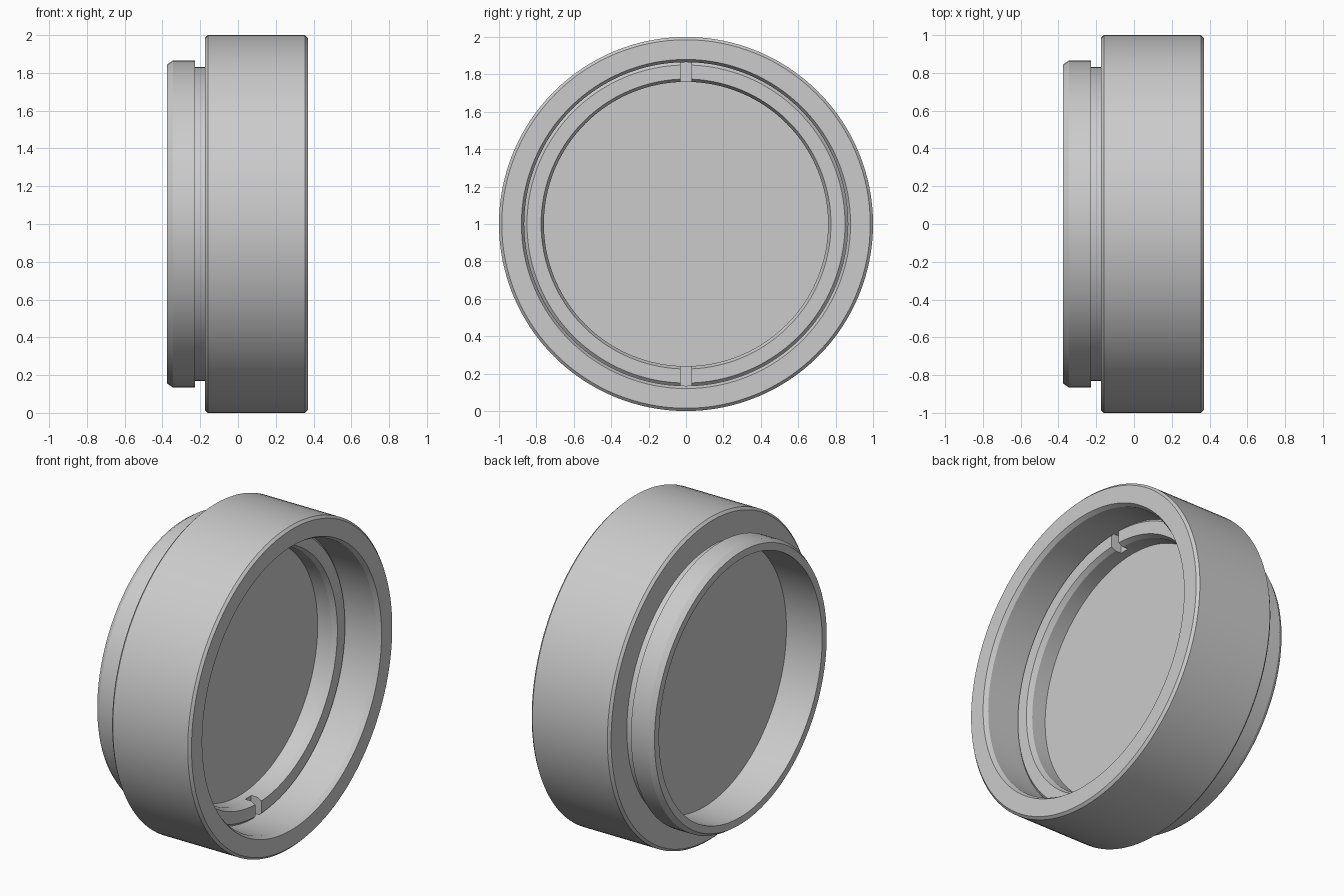
import bpy, bmesh, math
from mathutils import Matrix, Vector

cube = bpy.data.objects.get("Cube")
if cube:
    bpy.data.objects.remove(cube, do_unlink=True)

SEGMENTS = 128
CENTRE = Vector((0, 0, 1))

grey = bpy.data.materials.new("plain grey")
grey.use_nodes = True
colour = (0.6, 0.6, 0.6, 1)
grey.diffuse_color = colour
grey.node_tree.nodes["Principled BSDF"].inputs["Base Color"].default_value = colour


def finish(name, bm):
    bmesh.ops.recalc_face_normals(bm, faces=bm.faces)
    mesh = bpy.data.meshes.new(name)
    bm.to_mesh(mesh)
    bm.free()
    mesh.materials.append(grey)
    obj = bpy.data.objects.new(name, mesh)
    bpy.context.collection.objects.link(obj)
    return obj


def lathe(name, profile):
    """Turn a closed (x, radius) outline about the x axis."""
    bm = bmesh.new()
    rings = []
    for i in range(SEGMENTS):
        a = math.tau * i / SEGMENTS
        rings.append([bm.verts.new(CENTRE + Vector((x, r * math.cos(a), r * math.sin(a))))
                      for x, r in profile])
    count = len(profile)
    for i in range(SEGMENTS):
        here, there = rings[i], rings[(i + 1) % SEGMENTS]
        for j in range(count):
            k = (j + 1) % count
            bm.faces.new((here[j], here[k], there[k], there[j]))
    return finish(name, bm)


def activate(obj):
    bpy.ops.object.select_all(action='DESELECT')
    obj.select_set(True)
    bpy.context.view_layer.objects.active = obj


# Outer housing with a narrower spigot at the back and a stepped bore
housing = lathe("housing", [
    (0.37, 0.985), (0.355, 1.0), (-0.16, 1.0), (-0.175, 0.985),
    (-0.175, 0.83), (-0.228, 0.83), (-0.228, 0.865), (-0.345, 0.865),
    (-0.375, 0.845), (-0.375, 0.80), (-0.13, 0.80), (-0.13, 0.865),
    (0.345, 0.865), (0.37, 0.88)])

# Retaining ring, chamfered on both rims
ring = lathe("retaining_ring", [
    (0.125, 0.865), (0.14, 0.85), (0.14, 0.775), (0.11, 0.76),
    (0.015, 0.76), (0.015, 0.865)])

# Spanner slots at the top and bottom of the ring
bm = bmesh.new()
for side in (-1, 1):
    place = Matrix.Translation(CENTRE + Vector((0.14, 0, side * 0.82)))
    bmesh.ops.create_cube(bm, size=1, matrix=place @ Matrix.Diagonal((0.14, 0.06, 0.2, 1)))
cutter = finish("slot_cutter", bm)
cutter.hide_render = True
slots = ring.modifiers.new("slots", 'BOOLEAN')
slots.operation = 'DIFFERENCE'
slots.solver = 'EXACT'
slots.object = cutter
activate(ring)
bpy.ops.object.modifier_apply(modifier="slots")
bpy.data.objects.remove(cutter, do_unlink=True)

# Flat round window plate
bm = bmesh.new()
bmesh.ops.create_cone(bm, cap_ends=True, segments=SEGMENTS, radius1=0.864, radius2=0.864,
                      depth=0.145, matrix=Matrix.Translation(CENTRE + Vector((-0.0575, 0, 0)))
                      @ Matrix.Rotation(math.pi / 2, 4, 'Y'))
window = finish("window", bm)

for part in (housing, ring, window):
    activate(part)
    bpy.ops.object.shade_smooth_by_angle(angle=math.radians(25))
